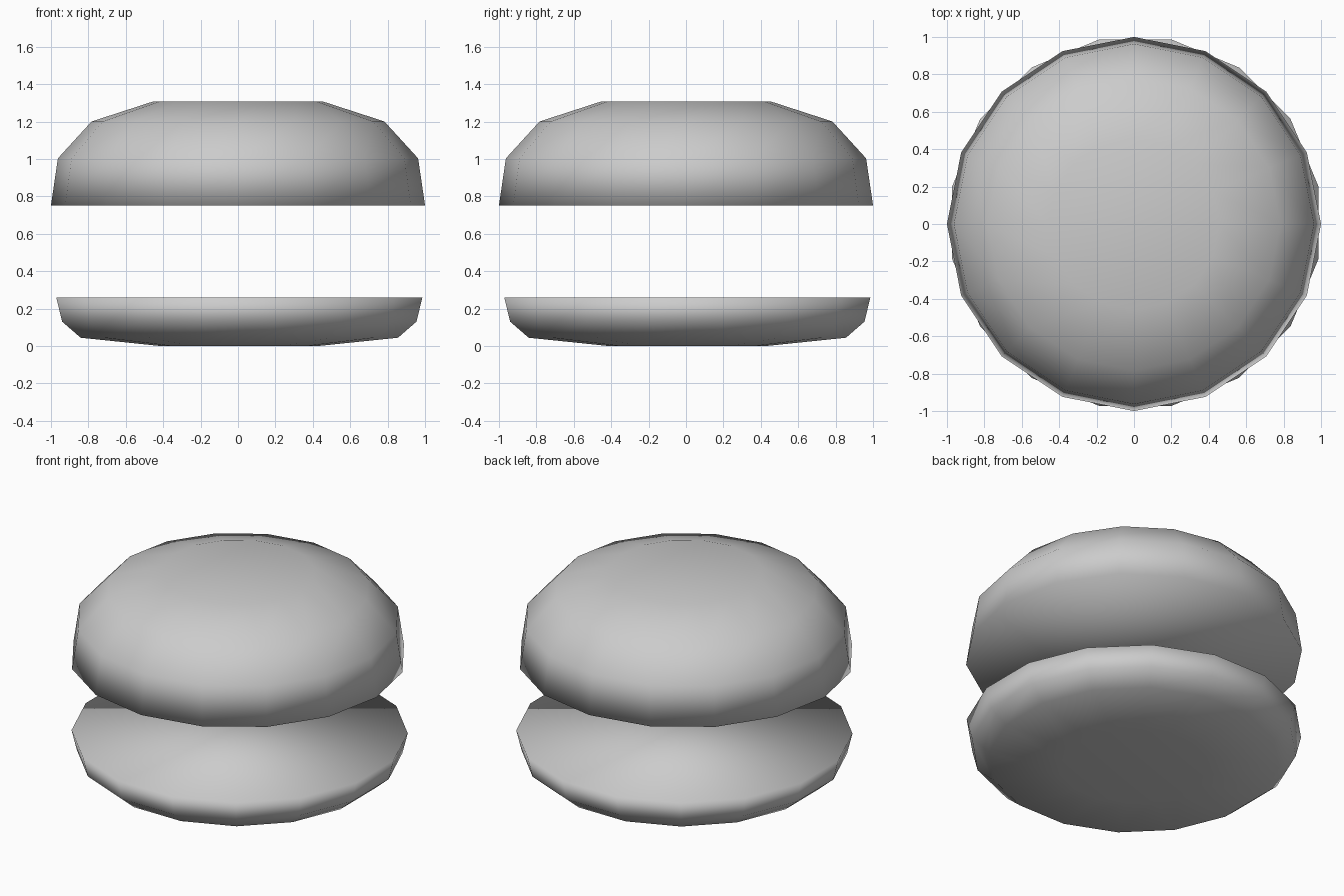
import bpy, bmesh
from math import cos, sin, pi

if "Cube" in bpy.data.objects:
    bpy.data.objects.remove(bpy.data.objects["Cube"])

SIDES = 16


def bun(name, profile, turn=0.0, centre=(0.0, 0.0)):
    """Closed, smooth, low-poly turned solid from (radius, height) points, bottom to top."""
    bm = bmesh.new()
    rings = []
    for r, z in profile:
        rings.append([bm.verts.new((centre[0] + r * cos(turn + 2 * pi * i / SIDES),
                                    centre[1] + r * sin(turn + 2 * pi * i / SIDES), z))
                      for i in range(SIDES)])
    for low, high in zip(rings, rings[1:]):
        for i in range(SIDES):
            j = (i + 1) % SIDES
            bm.faces.new((low[i], low[j], high[j], high[i]))
    bm.faces.new(rings[0][::-1])
    bm.faces.new(rings[-1])
    for f in bm.faces:
        f.smooth = True
    mesh = bpy.data.meshes.new(name)
    bm.to_mesh(mesh)
    bm.free()
    obj = bpy.data.objects.new(name, mesh)
    bpy.context.collection.objects.link(obj)
    return obj


# Domed upper half
bun("bun_top", [(1.0, 0.752), (0.963, 1.003), (0.783, 1.2), (0.457, 1.306)])

# Shallow lower half, turned by half a side and slightly off centre
bun("bun_bottom", [(0.433, 0.0), (0.865, 0.044), (0.966, 0.13), (0.998, 0.26)],
    turn=pi / SIDES, centre=(0.007, 0.007))
